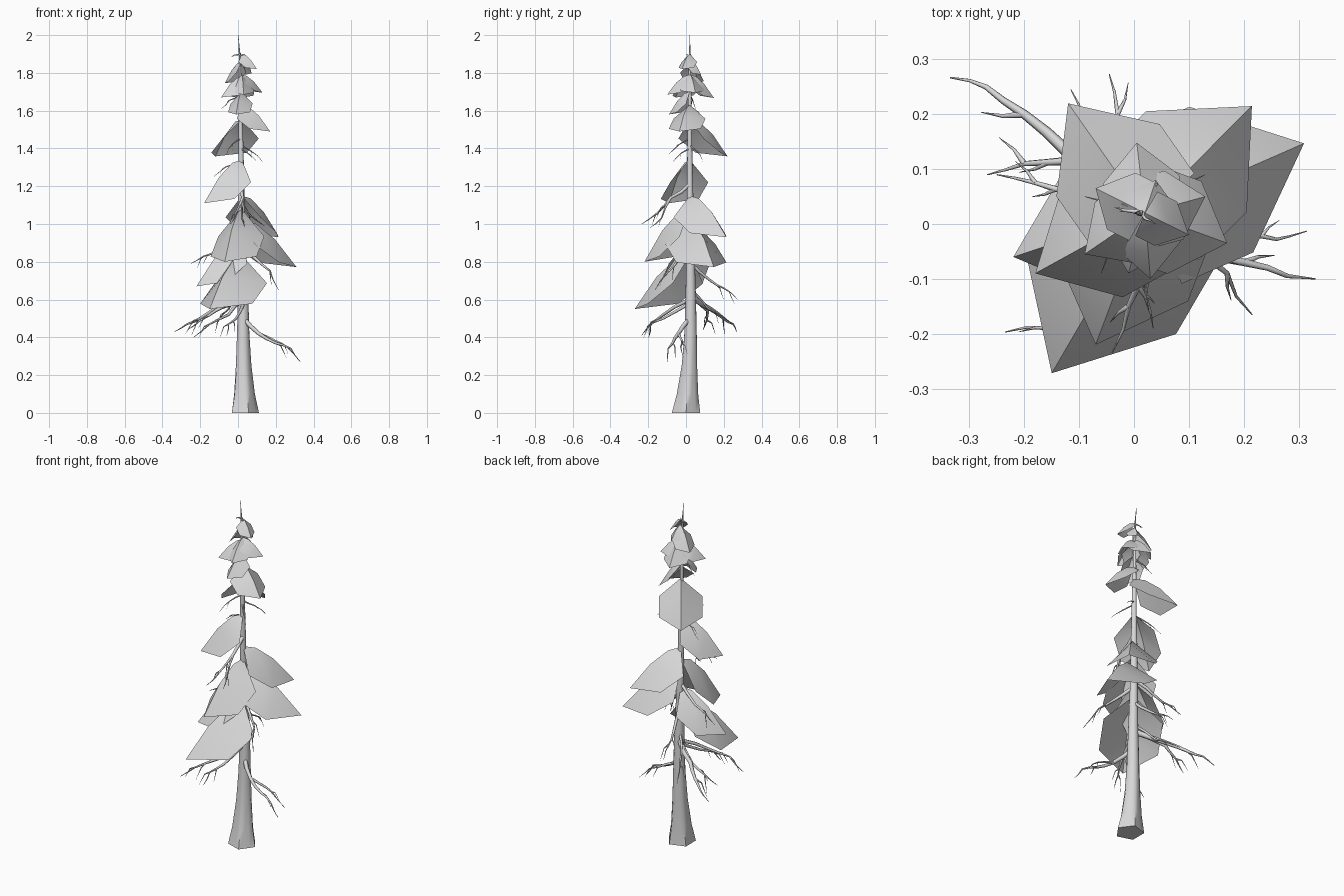
import bpy, bmesh, math, random
from mathutils import Vector

random.seed(4)
cube = bpy.data.objects.get("Cube")
if cube:
    bpy.data.objects.remove(cube, do_unlink=True)

grey = bpy.data.materials.new("plain_grey")
grey.use_nodes = True
COLOUR = (0.68, 0.68, 0.68, 1)
grey.diffuse_color = COLOUR
bsdf = grey.node_tree.nodes["Principled BSDF"]
bsdf.inputs["Base Color"].default_value = COLOUR
bsdf.inputs["Roughness"].default_value = 0.9


def add_object(name, data):
    obj = bpy.data.objects.new(name, data)
    bpy.context.collection.objects.link(obj)
    data.materials.append(grey)
    return obj


def finish(name, bm, angle):
    mesh = bpy.data.meshes.new(name)
    bm.to_mesh(mesh)
    bm.free()
    obj = add_object(name, mesh)
    bpy.ops.object.select_all(action="DESELECT")
    obj.select_set(True)
    bpy.context.view_layer.objects.active = obj
    bpy.ops.object.shade_smooth_by_angle(angle=math.radians(angle))


# Trunk: stacked rings (x, y, z, radius, root lobe strength)
def trunk():
    rings = [(.032, 0, 0, .07, .13), (.03, .008, .1, .054, .1),
             (.028, .018, .25, .041, .05), (.027, .024, .42, .033, 0),
             (.027, .025, .6, .028, 0), (.022, .024, .85, .022, 0),
             (.018, .022, 1.1, .018, 0), (.016, .02, 1.4, .013, 0),
             (.012, .02, 1.7, .008, 0), (.01, .02, 1.88, .005, 0),
             (.001, .02, 2, .0008, 0)]
    bm = bmesh.new()
    sides, previous = 15, None
    for x, y, z, r, lobe in rings:
        ring = []
        for i in range(sides):
            a = math.tau * i / sides
            rr = r * (1 + lobe * math.cos(5 * a))
            ring.append(bm.verts.new((x + rr * math.cos(a), y + rr * math.sin(a), z)))
        if previous:
            for i in range(sides):
                j = (i + 1) % sides
                bm.faces.new((previous[i], previous[j], ring[j], ring[i]))
        else:
            bm.faces.new(ring[::-1])
        previous = ring
    bm.faces.new(previous)
    finish("trunk", bm, 60)


# Foliage: a domed hood draped over its branch, with hanging sides and a pointed tip
def foliage(name, top_z, tip, width):
    top, tip = Vector((.02, .02, top_z)), Vector(tip)
    out = Vector((tip.x - top.x, tip.y - top.y, 0))
    fall = Vector((0, 0, tip.z - top_z))
    side = out.cross(Vector((0, 0, 1))).normalized() * width
    bm = bmesh.new()
    start, end = bm.verts.new(top), bm.verts.new(tip)

    def row(ridge_out, ridge_fall, edge_out, edge_fall):
        ridge = top + out * ridge_out + fall * ridge_fall
        edge = top + out * edge_out + fall * edge_fall
        return [bm.verts.new(p) for p in (edge - side, ridge, edge + side)]

    inner = row(.25, .07, .03, .52)
    outer = row(.6, .4, .48, .9)
    for k in (0, 1):
        bm.faces.new((start, inner[k + 1], inner[k]))
        bm.faces.new((inner[k], inner[k + 1], outer[k + 1], outer[k]))
        bm.faces.new((outer[k], outer[k + 1], end))
    bmesh.ops.recalc_face_normals(bm, faces=bm.faces)
    if sum(f.normal.z for f in bm.faces) < 0:
        bmesh.ops.reverse_faces(bm, faces=bm.faces)
    finish(name, bm, 50)


# Branch: tapered tube with drooping side twigs
def branch(name, radius, *points, twigs=2):
    curve = bpy.data.curves.new(name, "CURVE")
    curve.dimensions = "3D"
    curve.bevel_depth = 1
    curve.bevel_resolution = 1
    curve.use_fill_caps = True

    def spline(pts, r0):
        s = curve.splines.new("POLY")
        s.points.add(len(pts) - 1)
        for i, p in enumerate(pts):
            s.points[i].co = (*p, 1)
            s.points[i].radius = r0 * (1 - .9 * i / (len(pts) - 1))

    pts = [Vector(p) for p in points]
    # Small kinks between the main points
    path = [pts[0]]
    for a, b in zip(pts, pts[1:]):
        size = (b - a).length * .05
        kink = Vector([random.uniform(-size, size) for _ in range(3)])
        path += [(a + b) / 2 + kink, b]
    spline(path, radius)
    total = (pts[-1] - pts[0]).length
    heading = (pts[-1] - pts[0]).normalized()
    across = heading.cross(Vector((0, 0, 1))).normalized()
    for k in range(twigs):
        root = path[len(path) // 2 + k % 2]
        turn = across * (.45 if k % 2 else -.45)
        reach = total * random.uniform(.2, .28)
        mid = root + (heading * .6 + turn) * reach * .5
        tip = root + (heading * .8 + turn + Vector((0, 0, -.6))) * reach * .85
        spline([root, mid, tip], radius * .45)
    add_object(name, curve)


trunk()

# Lower, middle and upper foliage: top height, tip, half width
SHEETS = [
    (.835, (-.15, -.272, .55), .16), (.92, (-.22, -.06, .67), .115),
    (1.02, (.31, .147, .772), .145), (1.08, (-.07, -.22, .8), .13),
    (1.15, (.215, .215, .93), .13), (1.34, (-.18, -.09, 1.11), .115),
    (1.555, (-.12, .22, 1.358), .115), (1.63, (.17, -.035, 1.49), .09),
    (1.7, (-.01, -.09, 1.58), .06), (1.78, (-.09, -.055, 1.67), .068),
    (1.79, (.005, .148, 1.667), .07), (1.79, (.13, .05, 1.695), .065),
    (1.79, (.03, -.1, 1.685), .06), (1.86, (-.07, .065, 1.745), .058),
    (1.87, (.04, .08, 1.79), .045), (1.9, (.1, -.02, 1.82), .045),
]
for number, sheet in enumerate(SHEETS, 1):
    foliage(f"foliage_{number}", *sheet)

# Long bare lower branches
branch("low_left_branch", .013, (.03, .02, .5), (.11, -.04, .42),
       (.2, -.07, .37), (.28, -.095, .34), (.33, -.1, .27), twigs=1)
branch("low_left_fork", .008, (.11, -.04, .42), (.2, -.02, .38),
       (.26, -.028, .35), (.315, -.013, .29), twigs=1)
branch("low_back_right_branch", .015, (.03, .02, .62), (-.12, .13, .55),
       (-.2, .2, .5), (-.27, .25, .47), (-.335, .267, .43), twigs=1)
branch("low_right_branch", .012, (.03, .02, .61), (-.12, .115, .54),
       (-.2, .11, .49), (-.267, .09, .44))
branch("low_front_right_branch", .011, (.03, .02, .6), (-.05, -.12, .52),
       (-.15, -.19, .47), (-.235, -.197, .4))
branch("low_front_branch", .01, (.03, .02, .58), (-.01, -.12, .5),
       (-.05, -.19, .47), (-.06, -.235, .41))
branch("low_back_branch", .01, (.03, .02, .8), (-.01, .13, .7),
       (-.03, .2, .66), (-.045, .273, .6))
branch("second_back_branch", .008, (.03, .02, .66), (-.05, .12, .55),
       (-.09, .19, .51), (-.115, .245, .47), twigs=1)

# Middle branches
branch("middle_left_branch", .011, (.03, .02, .88), (.1, -.04, .81),
       (.17, -.09, .75), (.215, -.165, .65))
branch("middle_right_branch", .01, (.02, .02, .94), (-.1, .06, .86),
       (-.18, .075, .83), (-.25, .09, .79))
branch("middle_front_branch", .012, (.02, .02, 1.21), (.025, -.08, 1.14),
       (-.01, -.15, 1.06), (-.04, -.235, 1))
branch("middle_front_fork", .007, (.025, -.08, 1.14), (.02, -.13, 1.03),
       (.035, -.19, .98), twigs=1)
branch("middle_back_branch", .009, (.02, .02, 1.12), (.06, .1, 1.05),
       (.14, .15, .99), twigs=1)

# Short upper twigs
for i, (z, x, y, drop) in enumerate([
        (1.33, -.13, .07, .08), (1.42, .13, .09, .09), (1.4, .1, -.07, .07),
        (1.45, -.06, -.09, .08), (1.68, -.09, .05, .07), (1.62, .06, .1, .07),
        (1.9, -.035, .03, .015), (1.89, .04, .0, -.01)]):
    branch(f"upper_twig_{i + 1}", .005, (.015, .02, z),
           (x * .5, y * .5 + .01, z - drop * .35), (x, y, z - drop), twigs=1)
